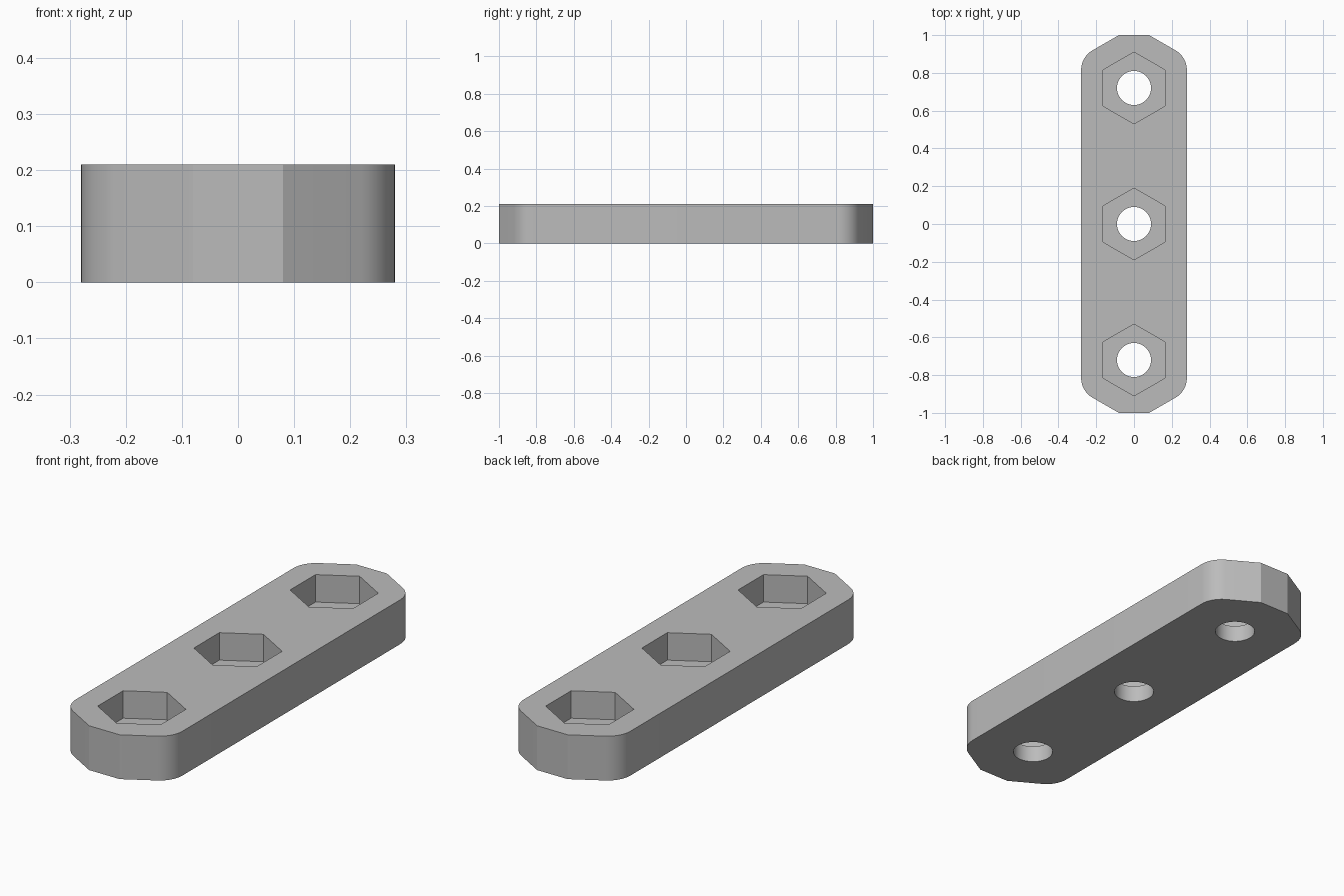
import bpy, bmesh, math

default = bpy.data.objects.get("Cube")
if default:
    bpy.data.objects.remove(default, do_unlink=True)

HEIGHT, FLOOR = 0.21, 0.08
HALF_W, HALF_L, END_W = 0.28, 1.0, 0.08
FILLET = 0.12
HOLES = (-0.72, 0.0, 0.72)

# Matte grey plastic
grey = bpy.data.materials.new("grey plastic")
grey.use_nodes = True
colour = (0.5, 0.5, 0.5, 1)
grey.diffuse_color = colour
grey.node_tree.nodes["Principled BSDF"].inputs["Base Color"].default_value = colour


def polygon(radius, sides, y, start=0.0):
    angles = [start + math.tau * i / sides for i in range(sides)]
    return [(radius * math.cos(a), y + radius * math.sin(a)) for a in angles]


def bar_outline():
    """Long bar with chamfered ends and filleted shoulders."""
    shoulder = HALF_L - (HALF_W - END_W) * math.tan(math.radians(30))
    cy = shoulder - FILLET * math.tan(math.radians(30))
    cx = HALF_W - FILLET
    steps = 8
    quarter = [(cx + FILLET * math.cos(a), cy + FILLET * math.sin(a))
               for a in (math.radians(60) * i / steps for i in range(steps + 1))]
    quarter.append((END_W, HALF_L))
    half = quarter + [(-x, y) for x, y in reversed(quarter)]
    return half + [(-x, -y) for x, y in half]


bm = bmesh.new()


def ring(points, z):
    verts = [bm.verts.new((x, y, z)) for x, y in points]
    return [bm.edges.new((v, verts[(i + 1) % len(verts)])) for i, v in enumerate(verts)]


def wall(points, low, high):
    """Vertical wall between two heights; returns its lower and upper edge rings."""
    a, b = ring(points, low), ring(points, high)
    bmesh.ops.bridge_loops(bm, edges=a + b)
    return a, b


def cap(edges, normal_z):
    bmesh.ops.triangle_fill(bm, edges=edges, use_beauty=True, normal=(0, 0, normal_z))


# Outer wall, then the nut pockets and bolt holes
bottom, top = wall(bar_outline(), 0, HEIGHT)
for y in HOLES:
    pocket_low, pocket_high = wall(polygon(0.19, 6, y, math.pi / 2), FLOOR, HEIGHT)
    hole_low, hole_high = wall(polygon(0.09, 40, y), 0, FLOOR)
    cap(pocket_low + hole_high, 1)
    top += pocket_high
    bottom += hole_low

# Flat top and underside around the openings
cap(top, 1)
cap(bottom, -1)
bmesh.ops.recalc_face_normals(bm, faces=bm.faces[:])

mesh = bpy.data.meshes.new("nut_bar")
bm.to_mesh(mesh)
bm.free()
mesh.materials.append(grey)
bar = bpy.data.objects.new("nut_bar", mesh)
bpy.context.collection.objects.link(bar)

# Smooth rounded walls, crisp corners
bpy.ops.object.select_all(action='DESELECT')
bar.select_set(True)
bpy.context.view_layer.objects.active = bar
bpy.ops.object.shade_smooth_by_angle(angle=math.radians(29))
